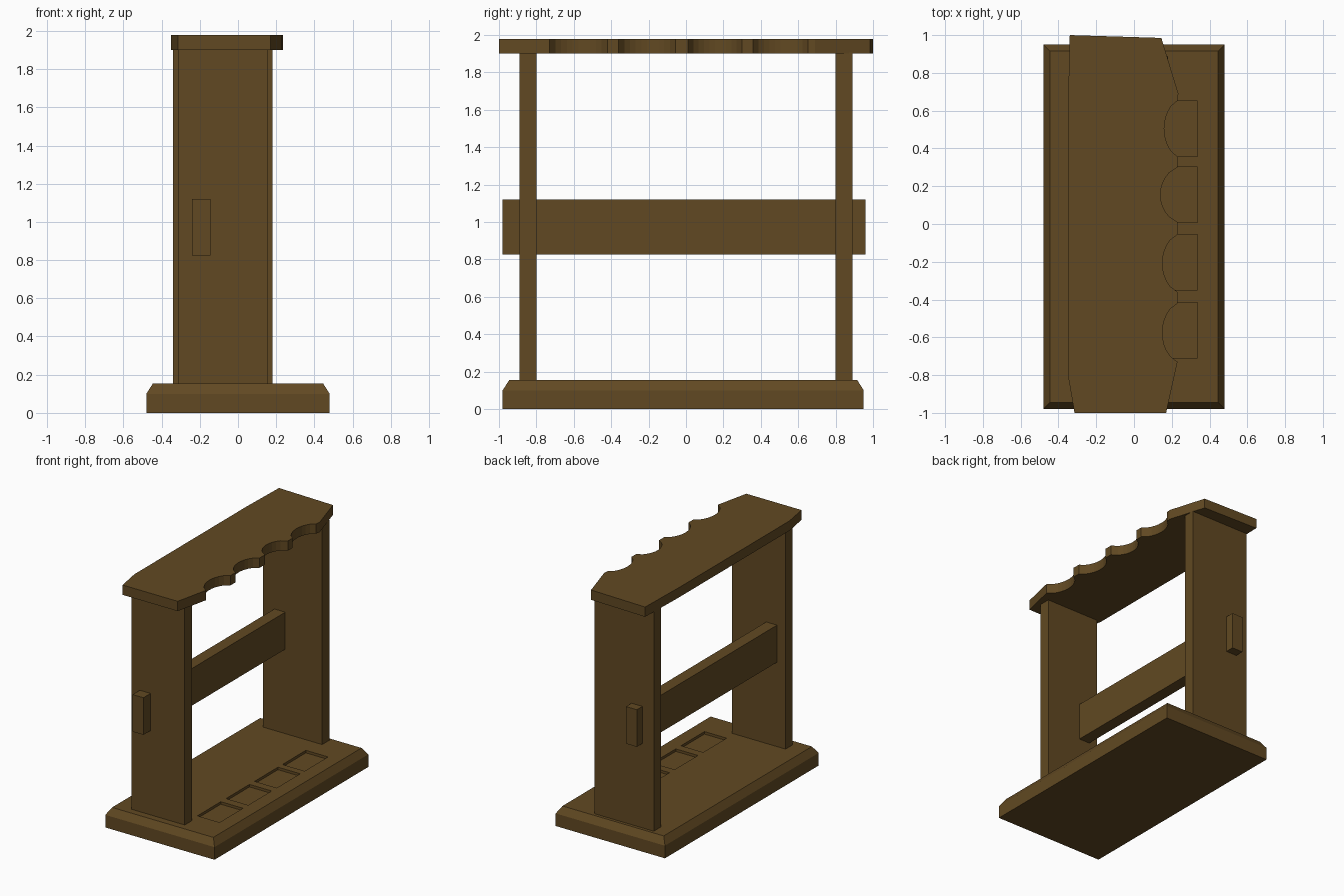
import bpy
import bmesh

cube = bpy.data.objects.get("Cube")
if cube:
    bpy.data.objects.remove(cube, do_unlink=True)

wood = bpy.data.materials.new("dark brown wood")
wood.use_nodes = True
colour = (0.12, 0.066, 0.016, 1)
wood.diffuse_color = colour
wood.node_tree.nodes["Principled BSDF"].inputs["Base Color"].default_value = colour


def finish(name, bm):
    bmesh.ops.recalc_face_normals(bm, faces=bm.faces)
    mesh = bpy.data.meshes.new(name)
    bm.to_mesh(mesh)
    bm.free()
    mesh.materials.append(wood)
    obj = bpy.data.objects.new(name, mesh)
    bpy.context.collection.objects.link(obj)
    return obj


def add_box(bm, xs, ys, zs):
    verts = bmesh.ops.create_cube(bm, size=1)["verts"]
    for v in verts:
        v.co = [span[c > 0] for span, c in zip((xs, ys, zs), v.co)]
    return verts


def box(name, xs, ys, zs):
    bm = bmesh.new()
    add_box(bm, xs, ys, zs)
    return finish(name, bm)


# Base: a slab with a sloped shoulder
bm = bmesh.new()
add_box(bm, (-0.48, 0.48), (-0.98, 0.95), (0, 0.1))
top = max(bm.faces, key=lambda f: f.calc_center_median().z)
shoulder = bmesh.ops.extrude_face_region(bm, geom=[top])["geom"]
bm.faces.remove(top)
for v in shoulder:
    if isinstance(v, bmesh.types.BMVert):
        v.co.x -= 0.035 if v.co.x > 0 else -0.035
        v.co.y -= 0.035 if v.co.y > 0 else -0.035
        v.co.z = 0.155
base = finish("base", bm)

# Shallow rests sunk into the base
bm = bmesh.new()
for y in (0.505, 0.155, -0.203, -0.563):
    add_box(bm, (0.14, 0.335), (y - 0.147, y + 0.147), (0.135, 0.2))
cutter = finish("rest_cutter", bm)
cutter.hide_render = True
cut = base.modifiers.new("rests", "BOOLEAN")
cut.operation = "DIFFERENCE"
cut.solver = "EXACT"
cut.object = cutter
bpy.context.view_layer.objects.active = base
bpy.ops.object.modifier_apply(modifier=cut.name)
bpy.data.objects.remove(cutter, do_unlink=True)

# Uprights and the rail that passes through them
box("front_upright", (-0.315, 0.155), (-0.89, -0.8), (0.15, 1.905))
box("back_upright", (-0.34, 0.18), (0.8, 0.89), (0.15, 1.905))
box("cross_rail", (-0.24, -0.145), (-0.98, 0.96), (0.825, 1.12))

# Top shelf with four scalloped notches along its open edge
outline = [(-0.34, 1), (0.145, 0.985), (0.235, 0.69)]
steps = 5
for y, half, depth in ((0.505, 0.148, 0.07), (0.155, 0.145, 0.09),
                       (-0.208, 0.152, 0.08), (-0.575, 0.155, 0.08)):
    for i in range(-steps, steps + 1):
        t = i / steps
        outline.append((0.23 - depth * (1 - t * t) ** 0.7, y - half * t))
outline += [(0.17, -1), (-0.315, -1), (-0.35, -0.8), (-0.35, 0.6)]
bm = bmesh.new()
face = bm.faces.new([bm.verts.new((x, y, 1.9)) for x, y in outline])
raised = bmesh.ops.extrude_face_region(bm, geom=[face])["geom"]
bmesh.ops.translate(bm, vec=(0, 0, 0.078),
                    verts=[v for v in raised if isinstance(v, bmesh.types.BMVert)])
if not face.is_valid or len(face.link_loops if hasattr(face, "link_loops") else face.loops) == 0:
    bm.faces.new([v for v in bm.verts if v.co.z < 1.95])
finish("scalloped_top", bm)
